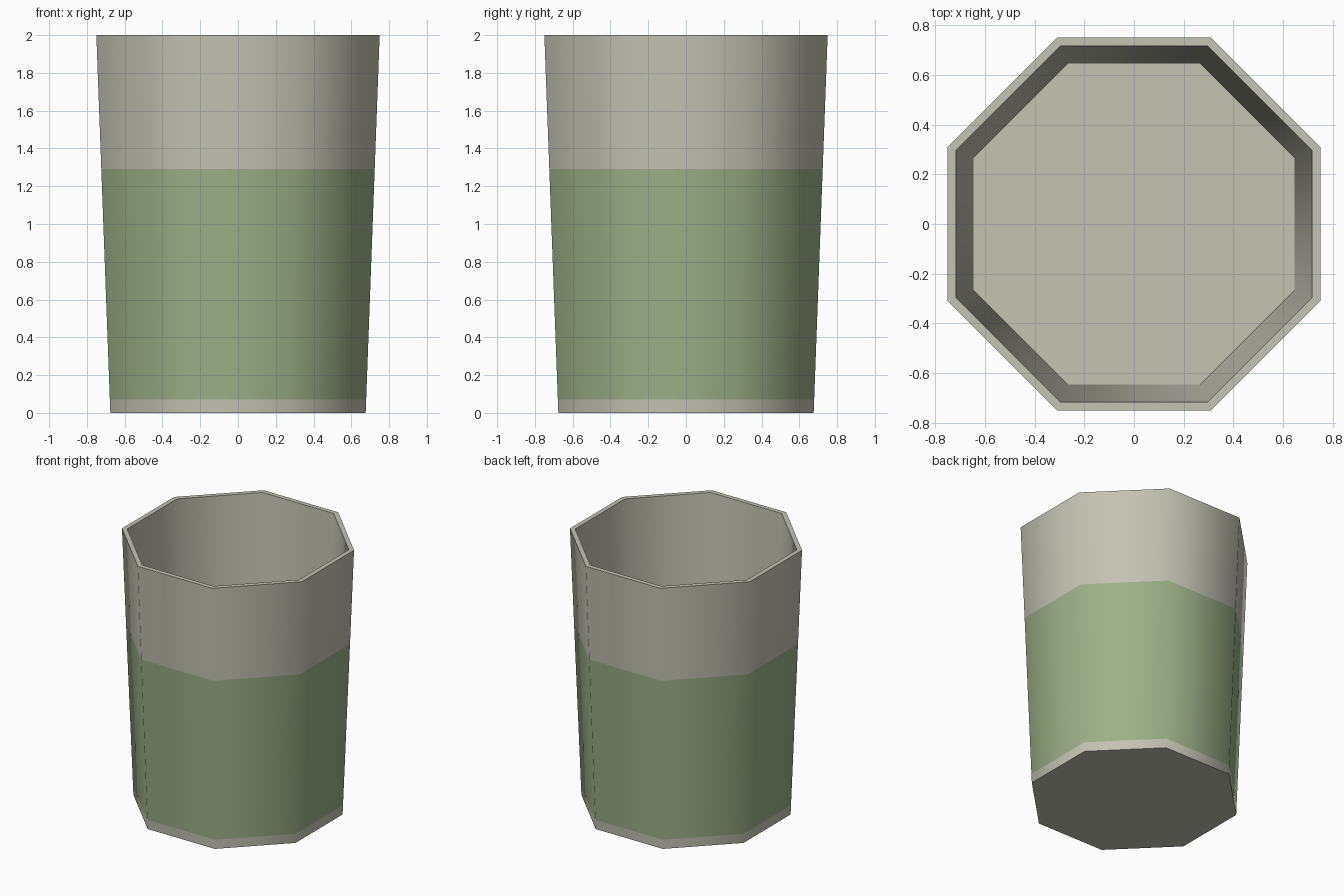
import bpy, bmesh, math

if "Cube" in bpy.data.objects:
    bpy.data.objects.remove(bpy.data.objects["Cube"])

SIDES = 8
BAND_LOW, BAND_HIGH = 0.07, 1.29


def material(name, rgb):
    m = bpy.data.materials.new(name)
    m.diffuse_color = (*rgb, 1.0)
    m.use_nodes = True
    m.node_tree.nodes["Principled BSDF"].inputs["Base Color"].default_value = m.diffuse_color
    return m


def outer(z):
    # half width across flats of the tapered outside wall
    return 0.676 + 0.074 * z / 2.0


# Profile (half width across flats, height): outside going up, then inside going down
profile = [(outer(z), z) for z in (0.0, BAND_LOW, BAND_HIGH, 2.0)]
profile += [(0.716, 2.0), (0.646, 0.07)]

bm = bmesh.new()
rings = []
for half, z in profile:
    r = half / math.cos(math.pi / SIDES)
    rings.append([bm.verts.new((r * math.cos((i + 0.5) * math.tau / SIDES),
                                r * math.sin((i + 0.5) * math.tau / SIDES), z))
                  for i in range(SIDES)])

# Walls and rim; the second strip is the green band
for k, (a, b) in enumerate(zip(rings, rings[1:])):
    for i in range(SIDES):
        j = (i + 1) % SIDES
        f = bm.faces.new((a[i], a[j], b[j], b[i]))
        f.material_index = 1 if k == 1 else 0

# Underside and inner floor
bm.faces.new(rings[0][::-1])
bm.faces.new(rings[-1])

mesh = bpy.data.meshes.new("cup")
bm.to_mesh(mesh)
bm.free()
mesh.materials.append(material("warm grey", (0.552, 0.546, 0.456)))
mesh.materials.append(material("sage green", (0.337, 0.434, 0.246)))

cup = bpy.data.objects.new("cup", mesh)
bpy.context.collection.objects.link(cup)
bpy.context.view_layer.objects.active = cup
cup.select_set(True)
# Round the eight corners in shading, keep rim and base crisp
bpy.ops.object.shade_smooth_by_angle(angle=math.radians(50))
